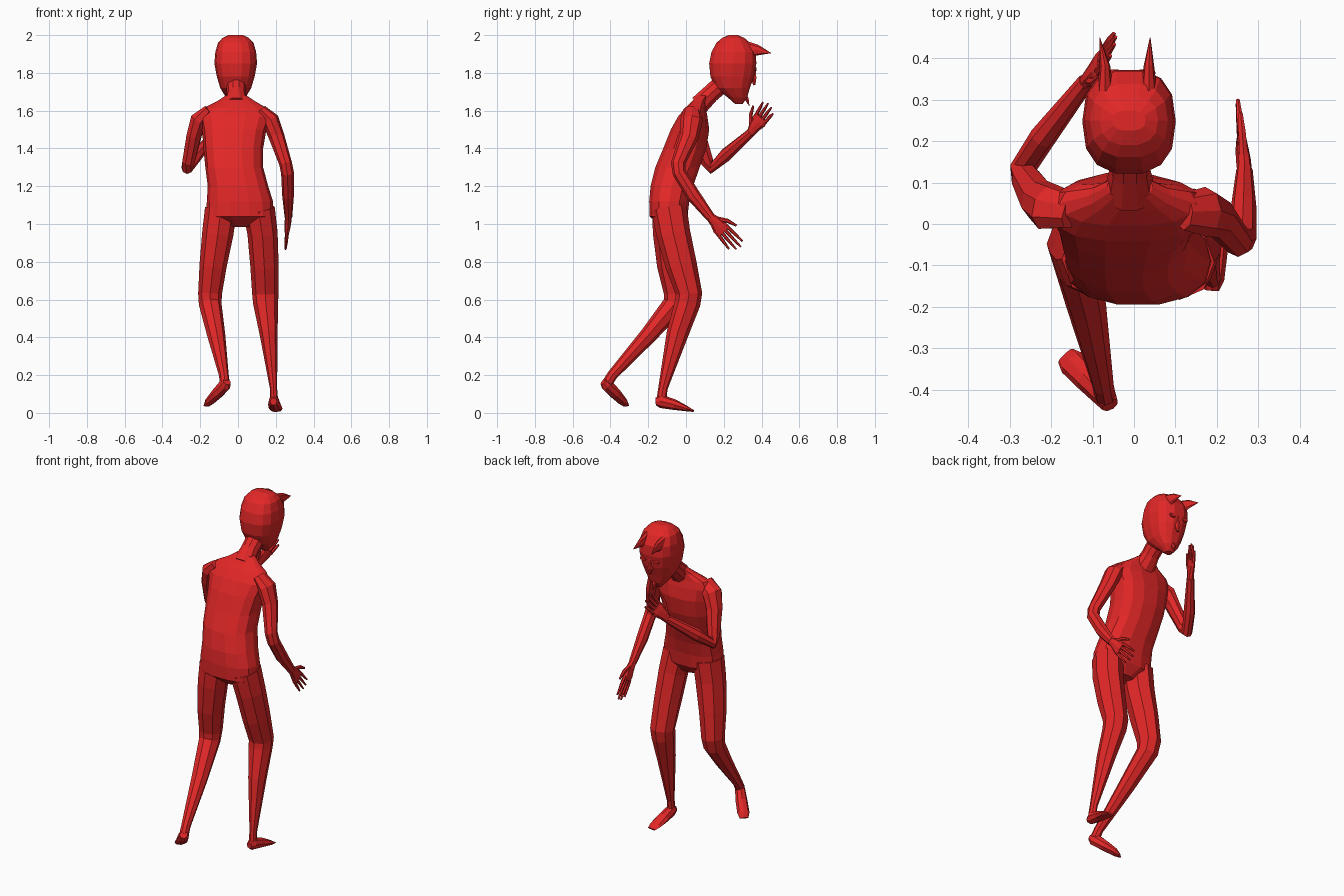
import bpy, bmesh, math
from mathutils import Vector

red = bpy.data.materials.new("red")
red.diffuse_color = (0.76, 0.02, 0.02, 1)


def skin(name, rings):
    """Mesh skinned over equal-sized rings of points, with closed ends."""
    bm = bmesh.new()
    loops = [[bm.verts.new(p) for p in r] for r in rings]
    n = len(loops[0])
    for a, b in zip(loops, loops[1:]):
        for i in range(n):
            j = (i + 1) % n
            bm.faces.new((a[i], a[j], b[j], b[i]))
    bm.faces.new(loops[0][::-1])
    bm.faces.new(loops[-1])
    bmesh.ops.recalc_face_normals(bm, faces=bm.faces[:])
    me = bpy.data.meshes.new(name)
    bm.to_mesh(me)
    bm.free()
    me.materials.append(red)
    ob = bpy.data.objects.new(name, me)
    bpy.context.collection.objects.link(ob)
    return ob


def oval(c, u, v, n, p=2.0):
    pts = []
    for k in range(n):
        a = 2 * math.pi * k / n
        ca, sa = math.cos(a), math.sin(a)
        pts.append(c + u * math.copysign(abs(ca) ** (2 / p), ca)
                   + v * math.copysign(abs(sa) ** (2 / p), sa))
    return pts


def tube(name, path, n=8, wide=(1, 0, 0)):
    """Limb along (x, y, z, half width, half depth) stations."""
    c = [Vector(s[:3]) for s in path]
    rings = []
    for i, s in enumerate(path):
        t = Vector()
        if i:
            t += (c[i] - c[i - 1]).normalized()
        if i < len(c) - 1:
            t += (c[i + 1] - c[i]).normalized()
        t.normalize()
        u = Vector(wide)
        u = (u - t * u.dot(t)).normalized()
        rings.append(oval(c[i], u * s[3], t.cross(u) * s[4], n))
    return skin(name, rings)


def stack(name, rows, n, p):
    """Level rings from (z, back y, front y, half width, centre x)."""
    return skin(name, [oval(Vector((x, (b + f) / 2, z)), Vector((w, 0, 0)),
                            Vector((0, (f - b) / 2, 0)), n, p)
                       for z, b, f, w, x in rows])


def hand(name, wrist, tip, side):
    o = Vector(wrist)
    d = Vector(tip) - o
    length = d.length
    d.normalize()
    s = Vector(side)
    s = (s - d * s.dot(d)).normalized()

    def at(along, across, w, t):
        return (*(o + d * along + s * across), w, t)
    tube(name + "_palm", [at(-0.01, 0, .022, .018), at(.035, .003, .032, .018),
                          at(.075, 0, .042, .016), at(.105, 0, .04, .012)], 8, s)
    for k, reach in enumerate((.85, .97, 1, .93)):
        q = -.031 + .0207 * k
        tube(f"{name}_finger_{k + 1}", [at(.09, q, .01, .01),
             at(.14, q * 1.15, .009, .009), at(length * reach, q * 1.3, .005, .005)], 6, s)
    tube(name + "_thumb", [at(.03, .02, .014, .012), at(.075, .055, .011, .01),
                           at(.125, .072, .006, .006)], 6, s)


# Torso, neck and head
stack("torso", [(.985, -.13, -.03, .06, .02), (1.04, -.195, .01, .18, .01),
                (1.12, -.197, .02, .175, .01), (1.2, -.19, .04, .16, 0),
                (1.3, -.165, .075, .153, -.02), (1.4, -.123, .11, .158, -.025),
                (1.5, -.083, .125, .17, -.02), (1.57, -.043, .115, .19, -.015),
                (1.615, -.005, .105, .165, -.015), (1.65, .03, .105, .1, -.01),
                (1.68, .06, .12, .055, -.01)], 14, 2.4)
tube("neck", [(-.01, .07, 1.63, .065, .055), (-.01, .13, 1.69, .05, .05),
              (-.01, .21, 1.76, .055, .052)], 10)
stack("head", [(1.635, .26, .3, .022, -.012), (1.67, .22, .325, .052, -.012),
               (1.72, .155, .34, .082, -.012), (1.78, .127, .362, .1, -.012),
               (1.85, .12, .375, .113, -.012), (1.91, .132, .372, .108, -.012),
               (1.96, .16, .34, .094, -.012), (1.985, .19, .31, .07, -.012),
               (2.0, .225, .275, .04, -.012)], 14, 2.5)

# Horns, nose, beard and eyes
for tag, x, tx in (("left", -.07, -.083), ("right", .036, .039)):
    tube(tag + "_horn", [(x, .32, 1.922, .02, .047), (x, .38, 1.92, .013, .028),
                         (tx, .45, 1.905, .001, .001)], 8)
tube("nose", [(-.012, .36, 1.83, .008, .01), (-.012, .357, 1.77, .016, .018),
              (-.012, .362, 1.735, .006, .006)], 6)
tube("beard", [(-.012, .31, 1.69, .02, .012), (-.012, .322, 1.66, .012, .012),
               (-.012, .335, 1.625, .001, .001)], 6)
for tag, x in (("left", -.055), ("right", .031)):
    tube(tag + "_eye", [(x, .364, 1.82, .022, .012), (x, .373, 1.82, .018, .009)], 8)

# Legs: straight one on the right, trailing one on the left
tube("left_leg", [(-.09, -.085, 1.08, .085, .095), (-.107, -.085, .95, .083, .09),
                  (-.132, -.068, .78, .072, .085), (-.148, -.048, .63, .063, .07),
                  (-.147, -.06, .575, .06, .062), (-.115, -.2, .41, .048, .045),
                  (-.075, -.39, .2, .026, .028), (-.07, -.415, .16, .026, .028)])
tube("right_leg", [(.11, -.09, 1.08, .085, .095), (.13, -.067, .95, .08, .09),
                   (.14, -.025, .78, .075, .083), (.145, .016, .63, .07, .07),
                   (.146, .008, .58, .066, .068), (.162, -.045, .42, .048, .058),
                   (.188, -.122, .13, .019, .025), (.19, -.13, .07, .022, .026)])

# Feet
tube("left_foot", [(-.058, -.437, .165, .022, .02), (-.068, -.42, .15, .028, .036),
                   (-.11, -.375, .103, .033, .03), (-.15, -.335, .06, .034, .018),
                   (-.166, -.318, .038, .024, .006)], 8, (1, 1, 0))
tube("right_foot", [(.188, -.16, .06, .018, .02), (.19, -.135, .062, .028, .036),
                    (.193, -.06, .043, .034, .028), (.2, .005, .022, .036, .014),
                    (.203, .04, .01, .025, .005)])

# Arms: left raised to the mouth, right hanging forward
tube("left_arm", [(-.15, .03, 1.6, .03, .045), (-.205, .04, 1.55, .048, .058),
                  (-.232, .06, 1.47, .04, .05), (-.262, .112, 1.33, .035, .037),
                  (-.268, .135, 1.298, .032, .034), (-.22, .21, 1.365, .032, .036),
                  (-.115, .345, 1.485, .021, .024)], 8, (1, -.5, 0))
tube("right_arm", [(.12, .03, 1.605, .03, .045), (.172, .03, 1.55, .046, .06),
                   (.205, .015, 1.46, .042, .05), (.252, -.042, 1.32, .034, .038),
                   (.262, -.035, 1.27, .034, .036), (.265, .04, 1.15, .031, .037),
                   (.267, .13, 1.035, .02, .025)])

# Hands
hand("left_hand", (-.115, .345, 1.485), (-.045, .445, 1.63), (-.2, -.8, .6))
hand("right_hand", (.267, .13, 1.035), (.25, .28, .87), (0, .7, .7))
